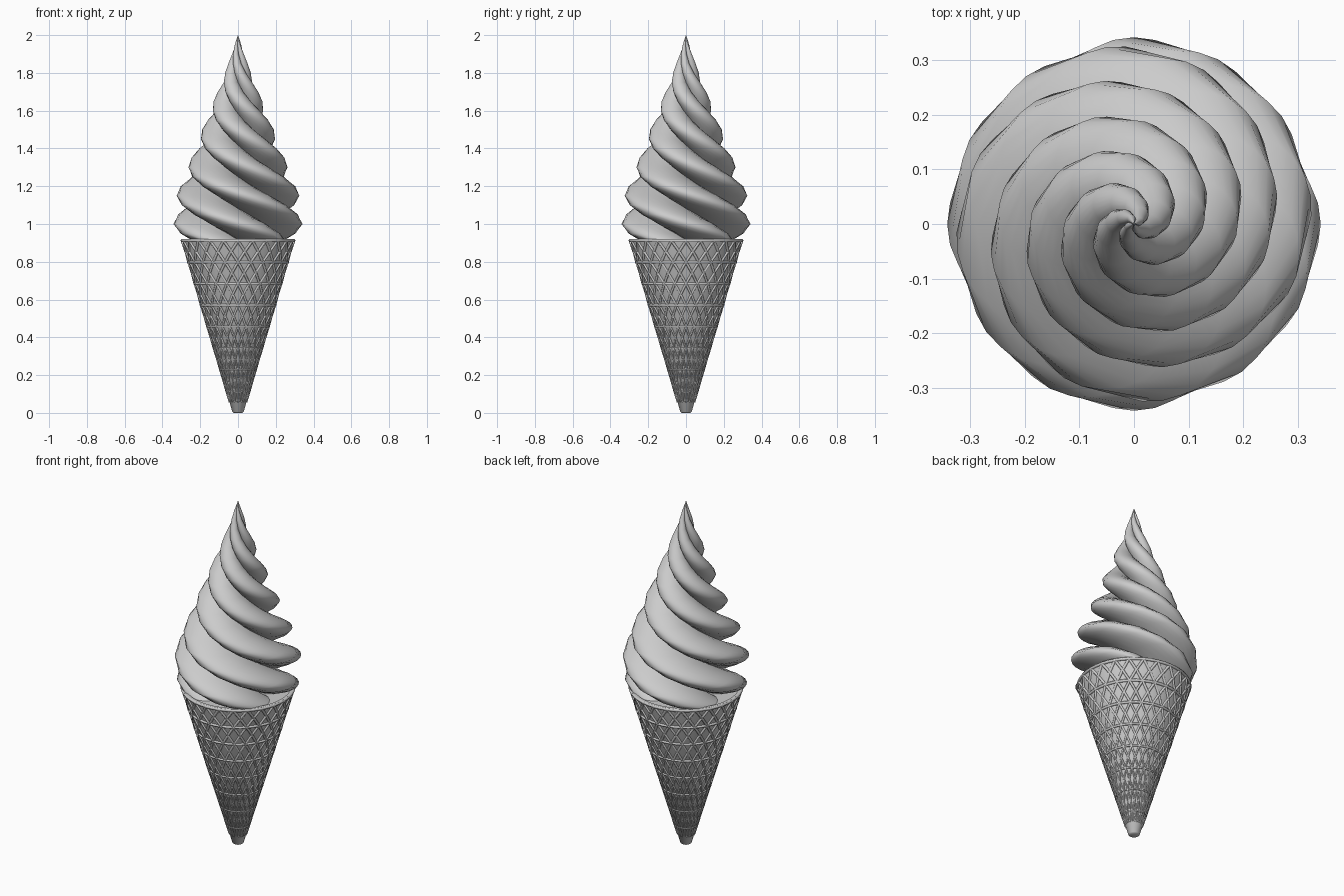
import bpy, bmesh, math
from math import sin, cos, pi, sqrt

if "Cube" in bpy.data.objects:
    bpy.data.objects.remove(bpy.data.objects["Cube"])


def lerp_profile(profile, z):
    for (z0, r0), (z1, r1) in zip(profile, profile[1:]):
        if z <= z1:
            return r0 + (r1 - r0) * (z - z0) / (z1 - z0)
    return profile[-1][1]


def skin(name, rings):
    """Skin closed rings of points into one smooth, capped mesh."""
    bm = bmesh.new()
    rows = [[bm.verts.new(p) for p in ring] for ring in rings]
    n = len(rows[0])
    for a, b in zip(rows, rows[1:]):
        for i in range(n):
            j = (i + 1) % n
            bm.faces.new((a[i], a[j], b[j], b[i]))
    bm.faces.new(rows[0][::-1])
    bm.faces.new(rows[-1])
    mesh = bpy.data.meshes.new(name)
    bm.to_mesh(mesh)
    bm.free()
    ob = bpy.data.objects.new(name, mesh)
    bpy.context.collection.objects.link(ob)
    bpy.ops.object.select_all(action='DESELECT')
    ob.select_set(True)
    bpy.context.view_layer.objects.active = ob
    bpy.ops.object.shade_smooth_by_angle(angle=math.radians(50))
    return ob


# Soft-serve swirl: four round lobes, twisted 90 degrees every 1/6 unit
CREAM = [(0.90, 0.29), (0.95, 0.325), (1.0, 0.342), (1.1, 0.335), (1.17, 0.325),
         (1.33, 0.257), (1.5, 0.19), (1.67, 0.122), (1.83, 0.058), (2.0, 0.001)]
D, A, PER = 0.57, 0.43, 14


def lobe(i):
    phi = (i / PER - 0.5) * pi / 2
    return D * cos(phi) + sqrt(A * A - (D * sin(phi)) ** 2)


rings = []
for k in range(23):
    z = 0.90 + 0.05 * k
    R = lerp_profile(CREAM, z)
    twist = -3 * pi * (z - 1.0)
    ring = []
    for i in range(4 * PER):
        r = R * lobe(i % PER)
        t = twist + (i / PER - 0.5) * pi / 2
        ring.append((r * cos(t), r * sin(t), z))
    rings.append(ring)
skin("cream_swirl", rings)

# Cone body with rounded tip and a slightly sunken top
BODY = [(0.022, 0.0), (0.03, 0.006), (0.298, 0.92), (0.283, 0.92), (0.279, 0.908)]
skin("cone_body", [[(r * cos(2 * pi * i / 48), r * sin(2 * pi * i / 48), z)
                    for i in range(48)] for r, z in BODY])


# Raised waffle pattern: level rings and crossing diagonals
def cone_radius(z):
    return 0.03 + 0.268 * z / 0.92


def ribs(name, paths, cyclic, depth):
    cu = bpy.data.curves.new(name, 'CURVE')
    cu.dimensions = '3D'
    cu.bevel_depth = depth
    cu.bevel_resolution = 1
    for path in paths:
        sp = cu.splines.new('POLY')
        sp.points.add(len(path) - 1)
        sp.use_cyclic_u = cyclic
        for p, (t, z) in zip(sp.points, path):
            r = cone_radius(z)
            p.co = (r * cos(t), r * sin(t), z, 1)
            p.radius = 0.35 + 0.65 * z / 0.92
    ob = bpy.data.objects.new(name, cu)
    bpy.context.collection.objects.link(ob)


BANDS, CELLS = 8, 24
H = 0.912 / BANDS
ribs("waffle_rings", [[(2 * pi * i / 48, H * b) for i in range(48)]
                      for b in range(1, BANDS + 1)], True, 0.009)
ribs("waffle_diagonals", [[(2 * pi * (c + s * b / 2) / CELLS, H * b / 2)
                           for b in range(1, 2 * BANDS + 1)]
                          for c in range(CELLS) for s in (1, -1)], False, 0.008)
